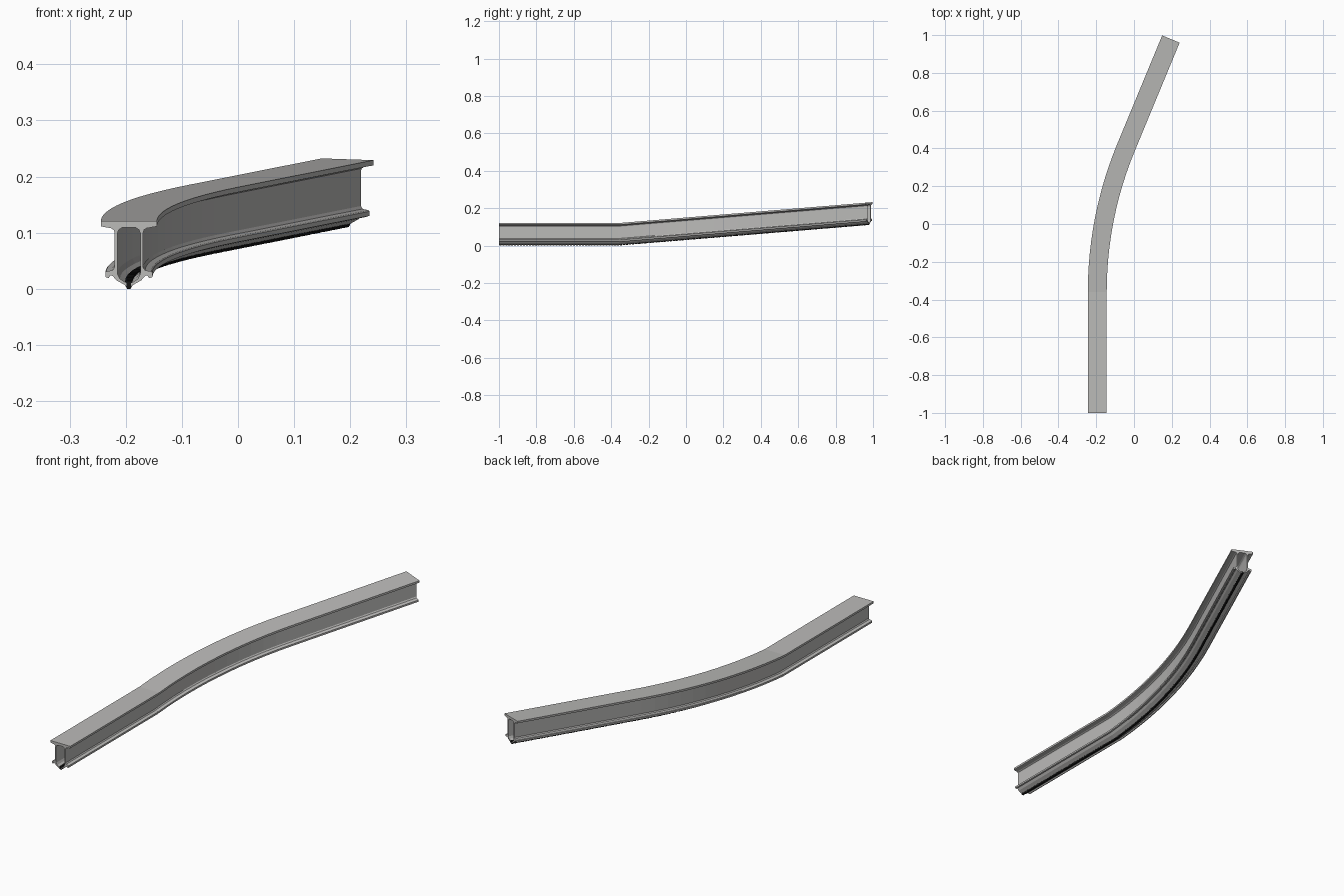
import bpy, bmesh, math
from mathutils import Vector

if "Cube" in bpy.data.objects:
    bpy.data.objects.remove(bpy.data.objects["Cube"])

# Plan path: straight, arc, straight; then a constant climb after the first straight
X0, Y0, Y1 = -0.1945, -1.0, -0.36
RADIUS, TURN, END_LEN, SLOPE = 2.0, math.radians(22.5), 0.621, 0.0824
S1 = Y1 - Y0
S2 = S1 + RADIUS * TURN
S3 = S2 + END_LEN


def station(s):
    """Plan position and heading at distance s along the path."""
    a = min(max((s - S1) / RADIUS, 0), TURN)
    x = X0 + RADIUS * (1 - math.cos(a))
    y = Y0 + min(s, S1) + RADIUS * math.sin(a)
    rest = max(s - S2, 0)
    return x + rest * math.sin(a), y + rest * math.cos(a), a


def place(s, u, z):
    """Section point (u sideways, z up) at distance s."""
    x, y, a = station(s)
    px, py = x + u * math.cos(a), y - u * math.sin(a)
    return Vector((px, py, z + SLOPE * max(0, py - Y1)))


def sweep(bm, section, stops):
    """Loft a closed section through the stops and cap both ends."""
    rings = [[bm.verts.new(place(s, u, z)) for u, z in section] for s in stops]
    n = len(section)
    for a, b in zip(rings, rings[1:]):
        for i in range(n):
            bm.faces.new((a[i], a[(i + 1) % n], b[(i + 1) % n], b[i]))
    bm.faces.new(rings[0])
    bm.faces.new(rings[-1])


def finish(bm, name, mat):
    bmesh.ops.recalc_face_normals(bm, faces=bm.faces)
    mesh = bpy.data.meshes.new(name)
    bm.to_mesh(mesh)
    bm.free()
    mesh.materials.append(mat)
    obj = bpy.data.objects.new(name, mesh)
    bpy.context.collection.objects.link(obj)
    return obj


def material(name, rgb):
    m = bpy.data.materials.new(name)
    m.diffuse_color = (*rgb, 1)
    m.use_nodes = True
    m.node_tree.nodes["Principled BSDF"].inputs["Base Color"].default_value = m.diffuse_color
    return m


grey = material("aluminium_grey", (0.5, 0.495, 0.485))
black = material("black_rubber", (0.008, 0.008, 0.008))

# Hollow extrusion: right half from the top flange round the foot to the ceiling
half = [(0.05, 0.1205), (0.05, 0.1115), (0.046, 0.1105), (0.032, 0.108),
        (0.027, 0.105), (0.0255, 0.100), (0.0255, 0.038), (0.029, 0.033),
        (0.040, 0.031), (0.042, 0.029), (0.042, 0.021), (0.036, 0.019),
        (0.033, 0.024), (0.029, 0.023), (0.022, 0.015), (0.004, 0.005),
        (0.004, 0.010), (0.016, 0.018), (0.0205, 0.027), (0.0205, 0.099),
        (0.018, 0.105), (0.012, 0.109)]
section = half + [(-u, z) for u, z in reversed(half)]
ARC = 12
stops = [0] + [S1 + RADIUS * TURN * i / ARC for i in range(ARC + 1)] + [S3]
bm = bmesh.new()
sweep(bm, section, stops)
finish(bm, "curved_rail", grey)

# Black strip in the bottom slot
bm = bmesh.new()
sweep(bm, [(-0.0042, 0.003), (0.0042, 0.003), (0.0042, 0.011), (-0.0042, 0.011)], stops)
finish(bm, "slot_strip", black)

# Row of small teeth along the strip, showing above and below the slot
bm = bmesh.new()
COUNT = 130
pitch = S3 / COUNT
tooth = [(-0.003, 0.0), (0.003, 0.0), (0.0065, 0.006), (0.0065, 0.014),
         (-0.0065, 0.014), (-0.0065, 0.006)]
for i in range(COUNT):
    sweep(bm, tooth, [(i + 0.15) * pitch, (i + 0.85) * pitch])
finish(bm, "slot_teeth", black)
